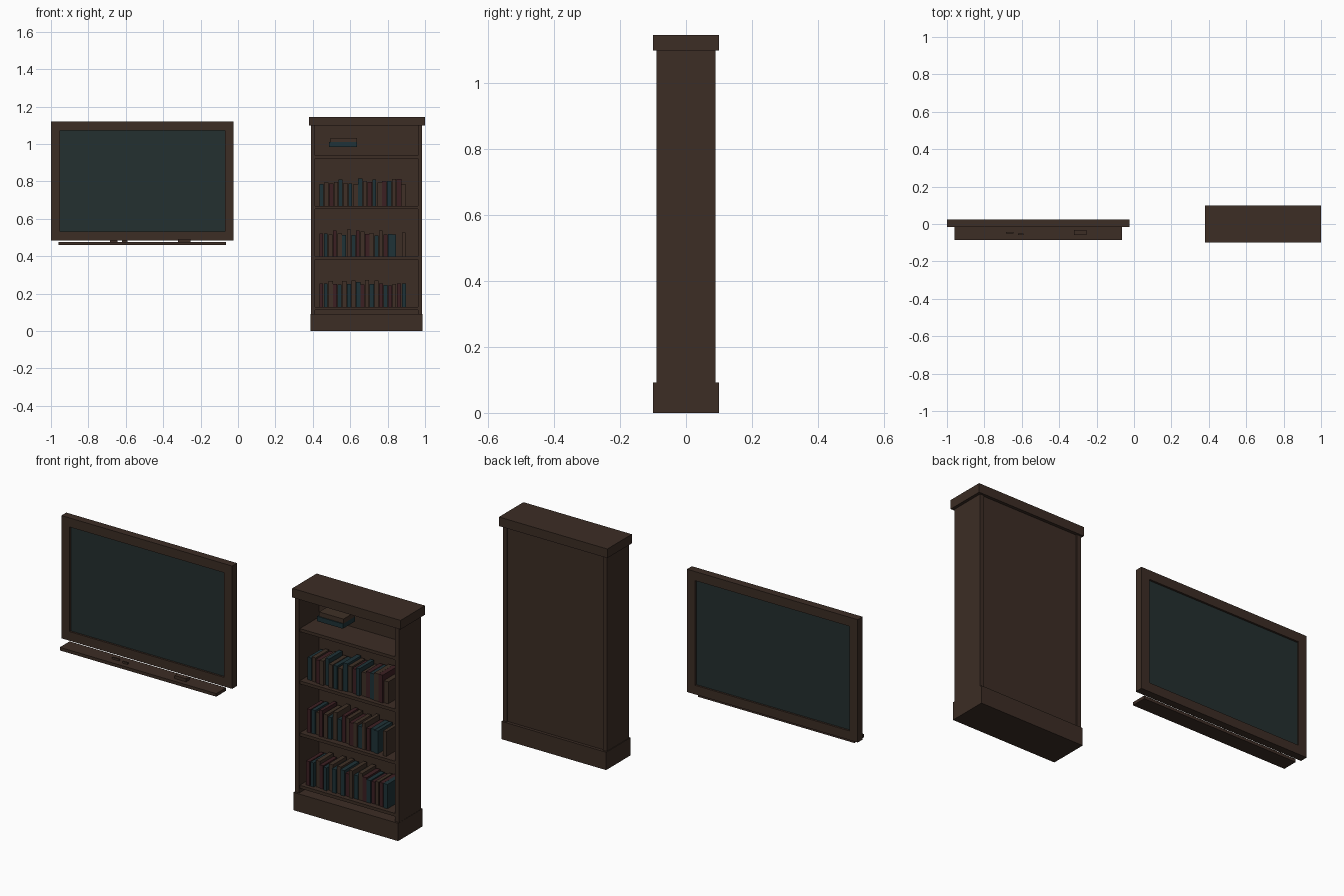
import bpy, random
from mathutils import Vector

cube = bpy.data.objects.get("Cube")
if cube:
    bpy.data.objects.remove(cube, do_unlink=True)
random.seed(4)


def material(name, rgb):
    m = bpy.data.materials.new(name)
    m.use_nodes = True
    m.diffuse_color = (*rgb, 1)
    bsdf = next(n for n in m.node_tree.nodes if n.type == 'BSDF_PRINCIPLED')
    bsdf.inputs["Base Color"].default_value = (*rgb, 1)
    return m


WOOD = material("dark wood", (0.045, 0.026, 0.018))
SLATE = material("dark green slate", (0.017, 0.029, 0.029))
RED = material("maroon cover", (0.045, 0.014, 0.016))
TEAL = material("teal cover", (0.013, 0.032, 0.038))
BROWN = material("brown cover", (0.05, 0.03, 0.02))


def box(name, x, y, z, mat):
    """Box from (low, high) ranges on each axis."""
    lo, hi = Vector((x[0], y[0], z[0])), Vector((x[1], y[1], z[1]))
    bpy.ops.mesh.primitive_cube_add(size=1, location=(lo + hi) / 2)
    ob = bpy.context.object
    ob.name = name
    for v in ob.data.vertices:
        v.co *= hi - lo
    ob.data.materials.append(mat)
    return ob


# Wall board: slate panel in a four-sided frame
L, R, B, T, RIM = -1.0, -0.023, 0.485, 1.12, 0.047
depth = (-0.015, 0.025)
box("slate_panel", (L + RIM, R - RIM), (-0.005, 0.015), (B + RIM, T - RIM), SLATE)
box("frame_top", (L, R), depth, (T - RIM, T), WOOD)
box("frame_bottom", (L, R), depth, (B, B + RIM), WOOD)
box("frame_left", (R - RIM, R), depth, (B + RIM, T - RIM), WOOD)
box("frame_right", (L, L + RIM), depth, (B + RIM, T - RIM), WOOD)

# Tray below the board with chalk and eraser
box("tray", (-0.96, -0.065), (-0.085, -0.005), (0.46, 0.476), WOOD)
box("chalk_a", (-0.685, -0.645), (-0.05, -0.042), (0.476, 0.485), BROWN)
box("chalk_b", (-0.62, -0.59), (-0.06, -0.052), (0.476, 0.485), BROWN)
box("eraser", (-0.32, -0.255), (-0.06, -0.033), (0.476, 0.492), WOOD)

# Bookcase carcass
X0, X1, WALL = 0.39, 0.985, 0.023
box("bookcase_base", (X0 - 0.003, X1 + 0.001), (-0.1, 0.1), (0, 0.092), WOOD)
box("bookcase_top", (0.38, 1.0), (-0.1, 0.1), (1.098, 1.145), WOOD)
for side, x in (("right", X0), ("left", X1 - WALL)):
    box("side_" + side, (x, x + WALL), (-0.09, 0.09), (0.092, 1.098), WOOD)
box("back_panel", (X0 + WALL, X1 - WALL), (0.072, 0.084), (0.092, 1.098), WOOD)

# Shelves with rows of upright books, listed by cover colour
covers = {"t": TEAL, "r": RED, "b": BROWN}
rows = {0.13: "rtbrtbtbtrbtbrtrbrt",
        0.40: "rtbrbtbtrbrbtbrtt b",
        0.67: "tbrbtbtbtbrtbrtbrb",
        0.94: ""}
for i, (top, books) in enumerate(rows.items()):
    box(f"shelf_{i}", (X0 + WALL, X1 - WALL), (-0.085, 0.072), (top - 0.016, top), WOOD)
    x = 0.435
    pitch = 0.465 / max(len(books), 1)
    for j, c in enumerate(books):
        width = pitch * random.uniform(0.75, 0.98)
        if c in covers:
            front = random.uniform(-0.066, -0.052)
            height = random.uniform(0.112, 0.145)
            box(f"book_{i}_{j}", (x, x + width), (front, 0.055), (top, top + height), covers[c])
        x += pitch

# Flat stack over the top shelf
box("stacked_book_lower", (0.487, 0.635), (-0.05, 0.05), (0.985, 1.01), TEAL)
box("stacked_book_upper", (0.495, 0.635), (-0.045, 0.045), (1.01, 1.033), BROWN)
